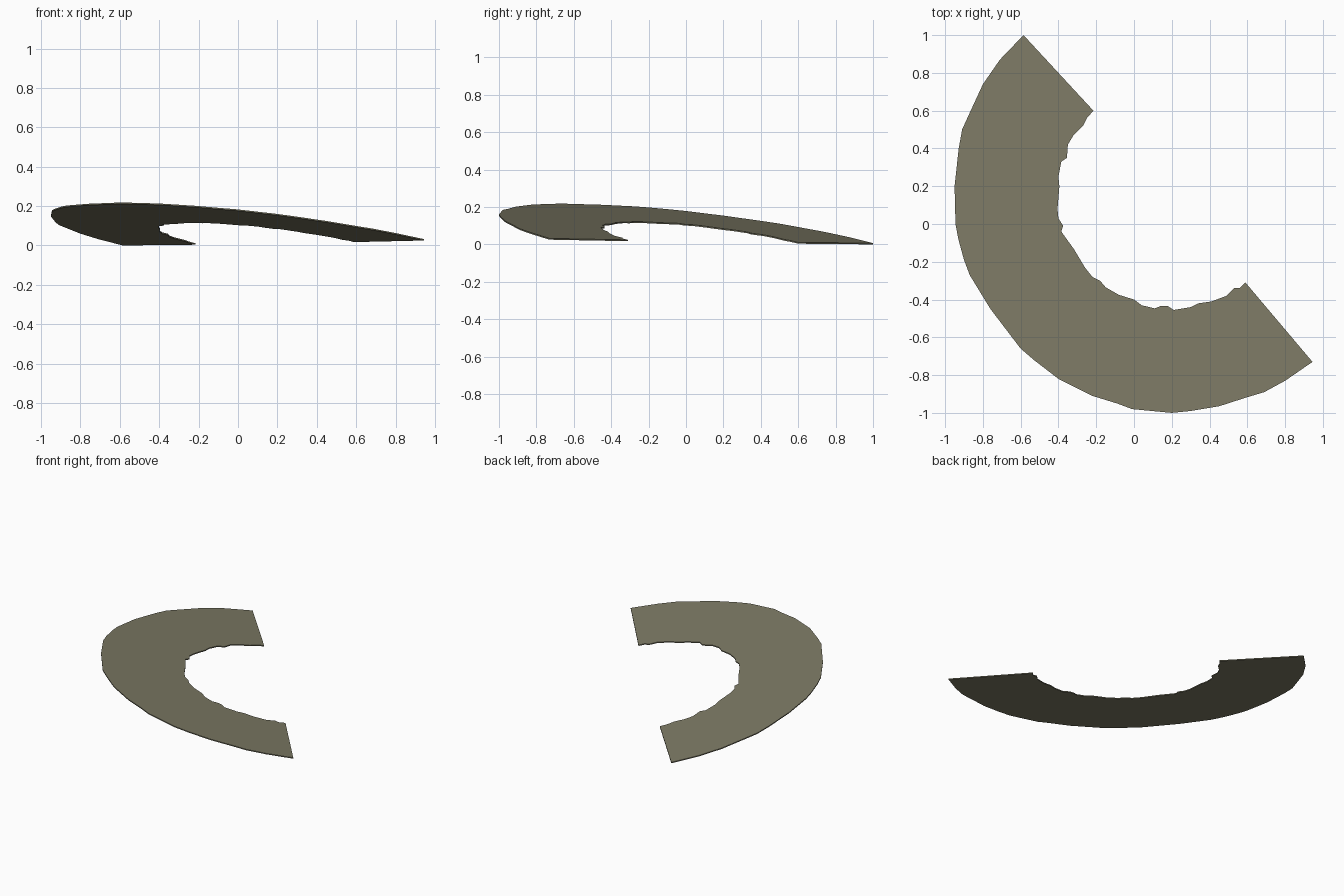
import bpy, bmesh

if "Cube" in bpy.data.objects:
    bpy.data.objects.remove(bpy.data.objects["Cube"])

# Flat colour
stone = bpy.data.materials.new("olive grey")
stone.diffuse_color = (0.205, 0.195, 0.13, 1)
stone.use_nodes = True
stone.node_tree.nodes["Principled BSDF"].inputs["Base Color"].default_value = stone.diffuse_color

# Plan outline: faceted outer arc, then rough inner arc
outer = [(-.585, 1), (-.71, .87), (-.80, .74), (-.86, .61), (-.91, .50), (-.928, .40),
         (-.95, .20), (-.945, 0), (-.93, -.08), (-.90, -.19), (-.87, -.27), (-.76, -.45),
         (-.60, -.66), (-.53, -.72), (-.40, -.82), (-.22, -.91), (-.09, -.95), (-.01, -.98),
         (.20, -1), (.30, -.99), (.45, -.965), (.59, -.92), (.69, -.89), (.80, -.83),
         (.945, -.73)]
inner = [(.59, -.31), (.56, -.34), (.53, -.34), (.49, -.38), (.41, -.41), (.34, -.42),
         (.30, -.44), (.21, -.455), (.18, -.435), (.14, -.435), (.11, -.447), (.04, -.43),
         (0, -.40), (-.08, -.375), (-.15, -.335), (-.18, -.30), (-.22, -.28), (-.26, -.23),
         (-.29, -.18), (-.32, -.13), (-.36, -.075), (-.385, -.04), (-.375, -.01),
         (-.40, .03), (-.405, .08), (-.395, .20), (-.40, .25), (-.385, .33), (-.355, .35),
         (-.35, .42), (-.32, .47), (-.27, .52), (-.25, .56), (-.215, .60)]

THICK, SLOPE, BASE = 0.007, 0.126, 0.0523


def height(x, y):
    """Tilted plane, low at the cut ends and high at the middle of the arc."""
    return BASE - SLOPE * (x + y)


# Thin tilted half-ring slab
bm = bmesh.new()
verts = [bm.verts.new((x, y, height(x, y))) for x, y in outer + inner]
face = bm.faces.new(verts)
ext = bmesh.ops.extrude_face_region(bm, geom=[face], use_keep_orig=True)
top = [v for v in ext["geom"] if isinstance(v, bmesh.types.BMVert)]
bmesh.ops.translate(bm, verts=top, vec=(0, 0, THICK))
bmesh.ops.triangulate(bm, faces=[f for f in bm.faces if len(f.verts) > 4])
bmesh.ops.recalc_face_normals(bm, faces=bm.faces[:])
mesh = bpy.data.meshes.new("half_ring_slab")
bm.to_mesh(mesh)
bm.free()
mesh.materials.append(stone)
bpy.context.collection.objects.link(bpy.data.objects.new("half_ring_slab", mesh))
